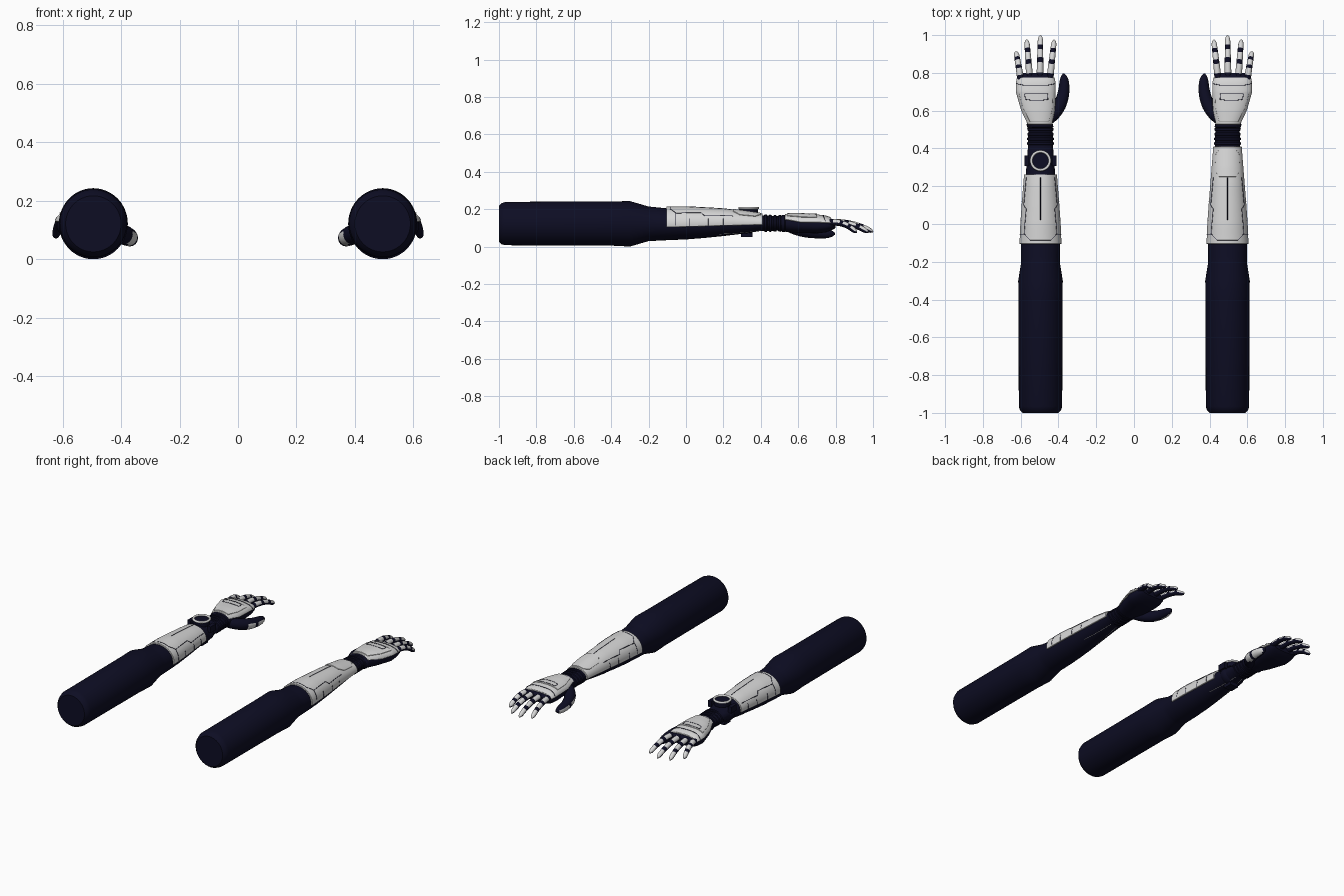
import bpy
import bmesh
from math import sin, cos, pi, radians, copysign
from mathutils import Vector

cube = bpy.data.objects.get("Cube")
if cube:
    bpy.data.objects.remove(cube, do_unlink=True)


def material(name, rgb):
    m = bpy.data.materials.new(name)
    m.use_nodes = True
    m.diffuse_color = (*rgb, 1)
    m.node_tree.nodes["Principled BSDF"].inputs["Base Color"].default_value = (*rgb, 1)
    return m


NAVY = material("dark navy fabric", (.004, .004, .017))
WHITE = material("white armour", (.68, .68, .68))

# Arm outline along its length: y, half width, underside z, top z
STATIONS = [
    (-1, .095, .025, .217), (-.985, .109, .012, .232), (-.965, .115, .007, .239),
    (-.4, .116, .005, .241), (-.3, .118, 0, .243), (-.2, .102, .029, .214),
    (-.1, .102, .034, .204), (0, .098, .038, .205), (.1, .091, .046, .2),
    (.2, .083, .056, .194), (.3, .075, .068, .182), (.4, .067, .083, .167),
    (.5, .064, .085, .163), (.54, .068, .078, .167), (.6, .084, .073, .168),
    (.7, .1, .07, .165), (.75, .099, .076, .158), (.785, .092, .09, .146),
    (.8, .08, .1, .136)]


def section(y):
    """Centre offset, half width, half height, centre z and squareness at y."""
    y = min(max(y, STATIONS[0][0]), STATIONS[-1][0])
    for a, b in zip(STATIONS, STATIONS[1:]):
        if y <= b[0]:
            break
    t = (y - a[0]) / (b[0] - a[0])
    w, lo, hi = (a[i] + (b[i] - a[i]) * t for i in (1, 2, 3))
    k = min(max((y - .5) / .2, 0), 1)
    return .025 * k, w, (hi - lo) / 2, (hi + lo) / 2, 2 + .6 * k


def surface(side, y, angle, off=0):
    """Point on the arm; angle 0 is the outer side, 90 degrees the top."""
    u, w, h, z, e = section(y)
    c, s = cos(angle), sin(angle)
    px = copysign(abs(c) ** (2 / e), c) * (w + off)
    pz = copysign(abs(s) ** (2 / e), s) * (h + off)
    return Vector((side * (.495 + u + px), y, z + pz))


def finish(ob, bevel=0):
    bpy.ops.object.select_all(action="DESELECT")
    ob.select_set(True)
    bpy.context.view_layer.objects.active = ob
    bpy.ops.object.shade_smooth_by_angle(angle=radians(40))
    if bevel:
        mod = ob.modifiers.new("soft edge", "BEVEL")
        mod.width = bevel
        mod.segments = 2


def loft(name, rings, mats, rule=None, bevel=0):
    """Skin closed rings; rule(normal, t) picks a material index."""
    bm = bmesh.new()
    vs = [[bm.verts.new(p) for p in r] for r in rings]
    n, faces = len(rings[0]), []
    for i, (a, b) in enumerate(zip(vs, vs[1:])):
        t = (i + .5) / (len(vs) - 1)
        for j in range(n):
            k = (j + 1) % n
            faces.append((bm.faces.new((a[j], a[k], b[k], b[j])), t))
    faces += [(bm.faces.new(vs[0]), 0), (bm.faces.new(vs[-1]), 1)]
    bmesh.ops.recalc_face_normals(bm, faces=bm.faces)
    bm.normal_update()
    if rule:
        for f, t in faces:
            f.material_index = rule(f.normal, t)
    me = bpy.data.meshes.new(name)
    bm.to_mesh(me)
    bm.free()
    for m in mats:
        me.materials.append(m)
    ob = bpy.data.objects.new(name, me)
    bpy.context.collection.objects.link(ob)
    finish(ob, bevel)


def steps(a, b, n):
    return [a + (b - a) * i / n for i in range(n + 1)]


def shell(name, side, y0, y1, span, off, mat=WHITE, taper=None):
    """Armour plate wrapping the top of the arm, span degrees either way."""
    rings = []
    for i, y in enumerate(steps(y0, y1, 20)):
        half = radians(span) * (taper(i / 20) if taper else 1)
        arc = steps(pi / 2 - half, pi / 2 + half, 32)
        rings.append([surface(side, y, a, off) for a in arc]
                     + [surface(side, y, a, off - .012) for a in reversed(arc)])
    loft(name, rings, [mat], bevel=.002)


def band(name, side, y0, y1, off):
    """Closed strap around the arm."""
    m = (y1 - y0) * .25
    prof = [(y0, -.004), (y0 + m, off), (y1 - m, off), (y1, -.004)]
    loft(name, [[surface(side, y, 2 * pi * j / 40, o) for j in range(40)]
                for y, o in prof], [NAVY])


def seam(name, side, pts, off, mat=NAVY, r=.0016):
    """Thin line following the surface through (y, degrees) points."""
    path = []
    for (ya, aa), (yb, ab) in zip(pts, pts[1:]):
        for y, a in zip(steps(ya, yb, 10), steps(aa, ab, 10)):
            path.append(surface(side, y, radians(a), off))
    cu = bpy.data.curves.new(name, "CURVE")
    cu.dimensions = "3D"
    cu.bevel_depth = r
    cu.bevel_resolution = 1
    sp = cu.splines.new("POLY")
    sp.points.add(len(path) - 1)
    for p, co in zip(sp.points, path):
        p.co = (*co, 1)
    cu.materials.append(mat)
    bpy.context.collection.objects.link(bpy.data.objects.new(name, cu))


def digit(name, side, ctrl, radius, rule, n=28):
    """Rounded finger along a quadratic curve of (offset, y, z) points."""
    a, b, c = (Vector((side * (.495 + u), y, z)) for u, y, z in ctrl)
    rings = []
    for t in steps(0, 1, n):
        p = a * (1 - t) ** 2 + b * 2 * t * (1 - t) + c * t * t
        d = ((b - a) * (1 - t) + (c - b) * t).normalized()
        x = d.cross(Vector((0, 0, 1))).normalized()
        up = x.cross(d)
        r = radius(t) * max(1 - max((t - .85) / .15, 0) ** 2, .04) ** .5
        rings.append([p + (x * cos(q) + up * sin(q)) * r
                      for q in (2 * pi * j / 16 for j in range(16))])
    loft(name, rings, [NAVY, WHITE], rule)


def finger_rule(nrm, t):
    joint = t < .13 or .36 < t < .48 or .64 < t < .74
    return int(nrm.z > -.15 and not joint)


def primitive(name, mat, add, scale=(1, 1, 1), bevel=0, **kw):
    add(**kw)
    ob = bpy.context.object
    ob.name = name
    ob.scale = scale
    ob.data.materials.append(mat)
    finish(ob, bevel)


FINGERS = {"little": (.105, .13, .912, .073), "ring": (.057, .073, .976, .074),
           "middle": (.003, 0, 1, .077), "index": (-.05, -.073, .975, .08)}

for side, label in ((1, "left"), (-1, "right")):
    # Sleeve, forearm and palm in one skin
    ys = sorted({s[0] for s in STATIONS} | set(steps(-.2, .8, 40)))
    loft(label + "_arm", [[surface(side, y, 2 * pi * j / 48) for j in range(48)]
                          for y in ys], [NAVY])
    # Forearm armour and its panel lines
    end = .41 if side > 0 else .262
    shell(label + "_forearm_shell", side, -.105, end, 100, .009)
    seam(label + "_cuff_line", side,
         [(-.055, -5), (-.055, 40), (-.085, 60), (-.085, 120), (-.055, 140), (-.055, 185)], .009)
    seam(label + "_centre_line", side, [(.02, 90), (.245, 90)], .009)
    for k in (-1, 1):
        seam(label + "_side_line", side,
             [(-.055, 90 + k * 52), (.08, 90 + k * 48), (.1, 90 + k * 62), (.25, 90 + k * 58)], .009)
        for y in (.02, .12, .2):
            seam(label + "_edge_notch", side, [(y, 90 + k * 72), (y, 90 + k * 98)], .009)
        seam(label + "_underside_piping", side, [(.18, 270 + k * 35), (.4, 270 + k * 20)],
             .0005, WHITE, .0013)
    if side > 0:
        shell("left_wrist_panel", side, .25, .4, 50, .013,
              taper=lambda t: .6 + .4 * min(1, 4 * t, 5 * (1 - t)))
    # Ribbed wrist
    for i in range(4):
        band(label + "_wrist_rib", side, .415 + i * .025, .437 + i * .025, .005)
    band(label + "_hand_cuff", side, .505, .535, .004)
    # Back of the hand
    shell(label + "_hand_plate", side, .528, .775, 82, .007,
          taper=lambda t: .78 + .22 * min(1, 3 * t))
    shell(label + "_hand_panel", side, .54, .7, 52, .011,
          taper=lambda t: .75 + .25 * min(1, 2 * t))
    seam(label + "_knuckle_line", side, [(.745, 15), (.735, 60), (.735, 120), (.745, 165)], .008)
    seam(label + "_hand_groove", side,
         [(.66, 60), (.69, 62), (.69, 118), (.66, 120), (.655, 100), (.655, 80), (.66, 60)], .011)
    # Fingers
    for name, (u0, u1, tip, z) in FINGERS.items():
        digit(f"{label}_{name}_finger", side,
              [(u0, .765, .128), ((u0 + u1) / 2, .5 * (.79 + tip), .138), (u1, tip, z)],
              lambda t: .0185 - .005 * t, finger_rule)
    # Thumb, armoured on its outer lower side
    digit(label + "_thumb", side,
          [(-.02, .54, .115), (-.145, .62, .072), (-.122, .797, .068)],
          lambda t: .03 + .008 * sin(pi * t) - .009 * t,
          lambda nrm, t: int(-side * nrm.x > .15 and nrm.z < .25
                             and (.45 < t < .66 or .73 < t < .96)))

# Wrist device on the right arm
X, Y = -.495, .335
band("device_strap", -1, Y - .028, Y + .028, .006)
primitive("device_body", NAVY, bpy.ops.mesh.primitive_cylinder_add, vertices=40,
          radius=.05, depth=.032, location=(X, Y, .188), bevel=.003)
primitive("device_ring", WHITE, bpy.ops.mesh.primitive_torus_add, major_radius=.049,
          minor_radius=.007, major_segments=40, minor_segments=10, location=(X, Y, .206))
for k in (-1, 1):
    primitive("device_lug", NAVY, bpy.ops.mesh.primitive_cube_add, size=1,
              scale=(.024, .055, .04), location=(X + k * .072, Y, .165), bevel=.004)
primitive("strap_buckle", NAVY, bpy.ops.mesh.primitive_cube_add, size=1,
          scale=(.06, .06, .022), location=(X, Y - .01, .062), bevel=.004)
